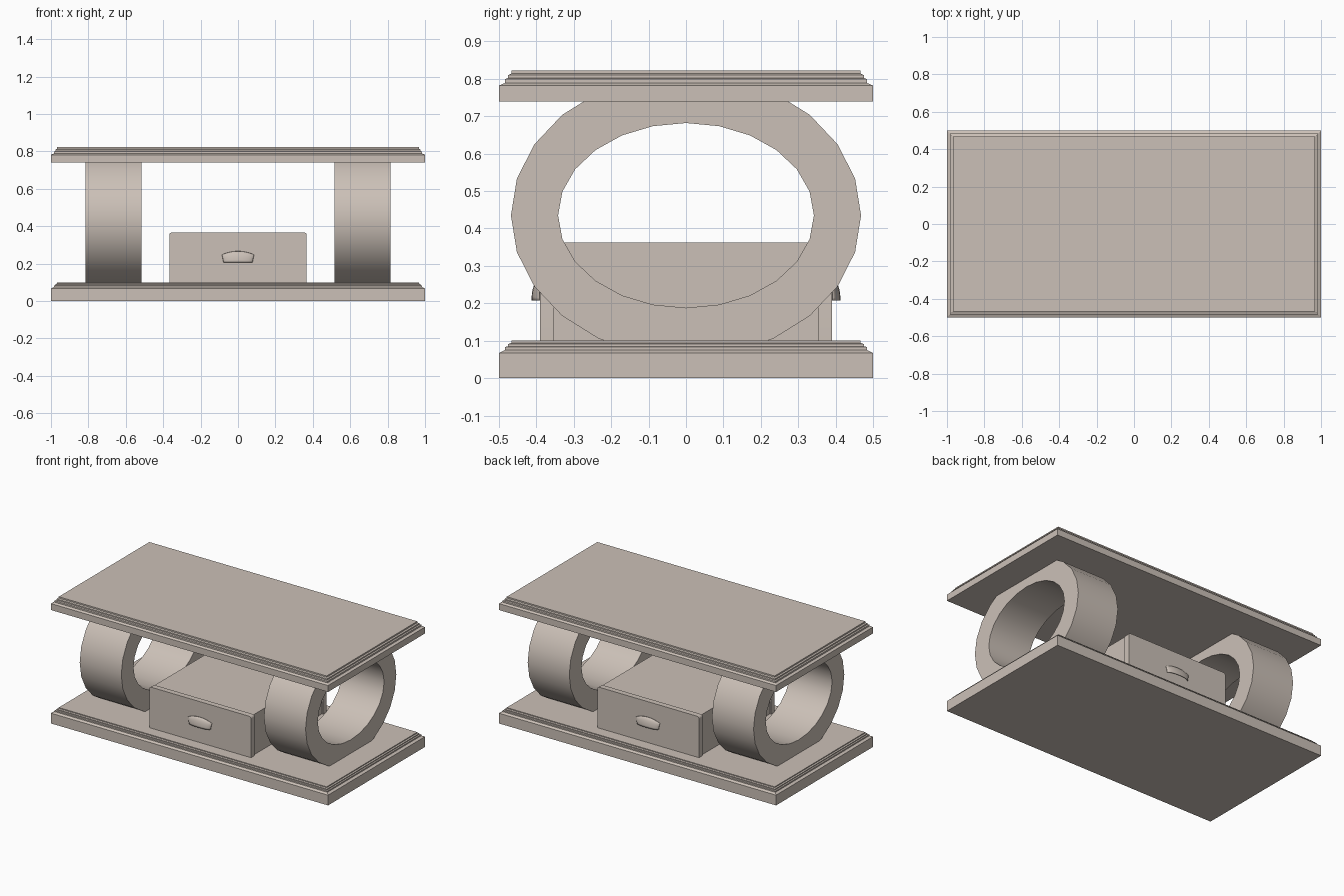
import bpy, bmesh, math

if "Cube" in bpy.data.objects:
    bpy.data.objects.remove(bpy.data.objects["Cube"])

mat = bpy.data.materials.new("warm beige")
mat.diffuse_color = (0.60, 0.53, 0.475, 1)
mat.use_nodes = True
mat.node_tree.nodes["Principled BSDF"].inputs["Base Color"].default_value = mat.diffuse_color


def finish(name, bm, angle=None):
    bmesh.ops.recalc_face_normals(bm, faces=bm.faces)
    me = bpy.data.meshes.new(name)
    bm.to_mesh(me)
    bm.free()
    me.materials.append(mat)
    ob = bpy.data.objects.new(name, me)
    bpy.context.collection.objects.link(ob)
    if angle:
        bpy.ops.object.select_all(action='DESELECT')
        ob.select_set(True)
        bpy.context.view_layer.objects.active = ob
        bpy.ops.object.shade_smooth_by_angle(angle=math.radians(angle))
    return ob


def loft(bm, loops, closed=True):
    """Bridge successive vertex loops with quads."""
    rows = [[bm.verts.new(p) for p in l] for l in loops]
    n = len(rows[0])
    for a, b in zip(rows, rows[1:]):
        for i in range(n if closed else n - 1):
            j = (i + 1) % n
            bm.faces.new((a[i], a[j], b[j], b[i]))
    return rows


def slab(name, profile):
    """Rectangular board with moulded edge, profile = (inset, z)."""
    bm = bmesh.new()
    loops = [[(sx * (1 - i), sy * (0.5 - i), z)
              for sx, sy in ((-1, -1), (1, -1), (1, 1), (-1, 1))] for i, z in profile]
    rows = loft(bm, loops)
    bm.faces.new(rows[0])
    bm.faces.new(rows[-1])
    finish(name, bm)


def prism(name, outline, y0, y1):
    """Extrude an x-z outline along y."""
    bm = bmesh.new()
    rows = loft(bm, [[(x, y, z) for x, z in outline] for y in (y0, y1)])
    bm.faces.new(rows[0])
    bm.faces.new(rows[1])
    finish(name, bm, 35)


# Moulded boards
slab("base_board", [(0, 0), (0, .067), (.016, .075), (.016, .083),
                    (.024, .085), (.024, .091), (.033, .094), (.033, .10)])
slab("table_top", [(0, .74), (0, .782), (.016, .789), (.016, .799),
                   (.024, .802), (.024, .81), (.033, .814), (.033, .823)])

# Oval ring legs
for side, cx in (("left", -.665), ("right", .665)):
    bm = bmesh.new()
    loops = []
    for x, ry, rz in ((-.15, .468, .38), (.15, .468, .38), (.15, .342, .247),
                      (-.15, .342, .247), (-.15, .468, .38)):
        loops.append([(cx + x, ry * math.cos(k * math.tau / 24),
                       .435 + rz * math.sin(k * math.tau / 24)) for k in range(24)])
    loft(bm, loops)
    bmesh.ops.remove_doubles(bm, verts=bm.verts, dist=1e-5)
    finish(side + "_ring_leg", bm, 35)

# Drawer box between the legs
prism("drawer_body", [(-.358, .09), (.358, .09), (.358, .363), (-.358, .363)], -.355, .355)

# Drawer fronts with rounded top corners, on both long sides
r = .014
front = [(-.367, .09), (.367, .09)]
for c, a0 in ((.367 - r, 0), (-.367 + r, 90)):
    for k in range(5):
        a = math.radians(a0 + k * 22.5)
        front.append((c + r * math.cos(a), .367 - r + r * math.sin(a)))

for side, s in (("front", -1), ("back", 1)):
    prism(side + "_drawer_panel", front, s * .353, s * .39)
    # Hollow cup pull, open underneath
    bm = bmesh.new()
    sections = []
    for i in range(17):
        u = -math.cos(math.pi * i / 16)
        d = .002 + .021 * math.sqrt(max(0, 1 - u * u))
        top = .248 + .019 * (1 - u * u)
        sec = []
        for k in range(9):
            a = math.pi / 2 * k / 8
            sec.append((u * (.078 + .008 * math.sin(a)), s * (.39 + d * math.cos(a)),
                        .207 + (top - .207) * math.sin(a)))
        sections.append(sec)
    loft(bm, sections, closed=False)
    pull = finish(side + "_cup_pull", bm, 50)
    # Make normals face away from the drawer, then thicken inwards
    if sum(p.normal.y * p.area for p in pull.data.polygons) * s < 0:
        pull.data.flip_normals()
    sol = pull.modifiers.new("thickness", 'SOLIDIFY')
    sol.thickness = .003
    sol.offset = -1
